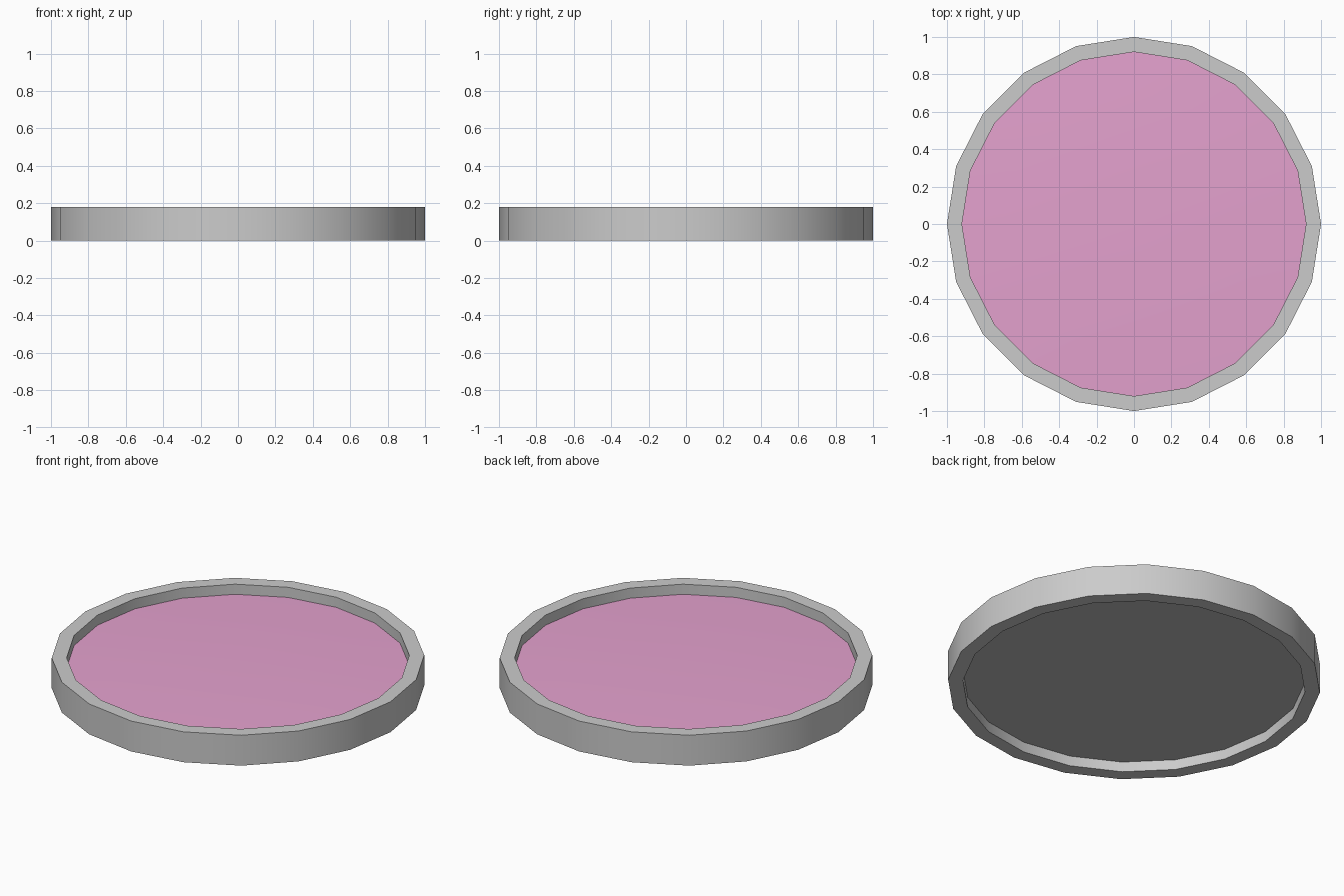
import bpy, bmesh, math

if "Cube" in bpy.data.objects:
    bpy.data.objects.remove(bpy.data.objects["Cube"])

SIDES = 20

def ring_points(r, z):
    return [(r * math.cos(2 * math.pi * i / SIDES), r * math.sin(2 * math.pi * i / SIDES), z)
            for i in range(SIDES)]

def make_object(name, profile, closed, caps=False):
    """Revolve (radius, height) points into a 20-sided solid."""
    bm = bmesh.new()
    rings = [[bm.verts.new(p) for p in ring_points(r, z)] for r, z in profile]
    pairs = list(zip(rings, rings[1:]))
    if closed:
        pairs.append((rings[-1], rings[0]))
    for a, b in pairs:
        for i in range(SIDES):
            j = (i + 1) % SIDES
            bm.faces.new((a[i], a[j], b[j], b[i]))
    if caps:
        bm.faces.new(rings[0][::-1])
        bm.faces.new(rings[-1])
    bmesh.ops.recalc_face_normals(bm, faces=bm.faces)
    mesh = bpy.data.meshes.new(name)
    bm.to_mesh(mesh)
    bm.free()
    obj = bpy.data.objects.new(name, mesh)
    bpy.context.collection.objects.link(obj)
    bpy.context.view_layer.objects.active = obj
    bpy.ops.object.select_all(action='DESELECT')
    obj.select_set(True)
    bpy.ops.object.shade_smooth_by_angle(angle=math.radians(30))
    return obj

# Outer rim
make_object("rim", [(1, 0), (1, 0.18), (0.92, 0.18), (0.92, 0)], closed=True)

# Recessed panel: grey underside, pink gently domed top
panel = make_object("panel", [(0.92, 0.06), (0.92, 0.12), (0.7, 0.127), (0.4, 0.133), (0.15, 0.135)],
                    closed=False, caps=True)
grey = bpy.data.materials.new("grey")
grey.diffuse_color = (0.5, 0.5, 0.5, 1)
grey.use_nodes = True
grey.node_tree.nodes["Principled BSDF"].inputs["Base Color"].default_value = grey.diffuse_color
pink = bpy.data.materials.new("pink")
pink.diffuse_color = (0.78, 0.36, 0.62, 1)
pink.use_nodes = True
pink.node_tree.nodes["Principled BSDF"].inputs["Base Color"].default_value = pink.diffuse_color
panel.data.materials.append(grey)
panel.data.materials.append(pink)
for f in panel.data.polygons:
    f.material_index = 1 if f.normal.z > 0.5 else 0
